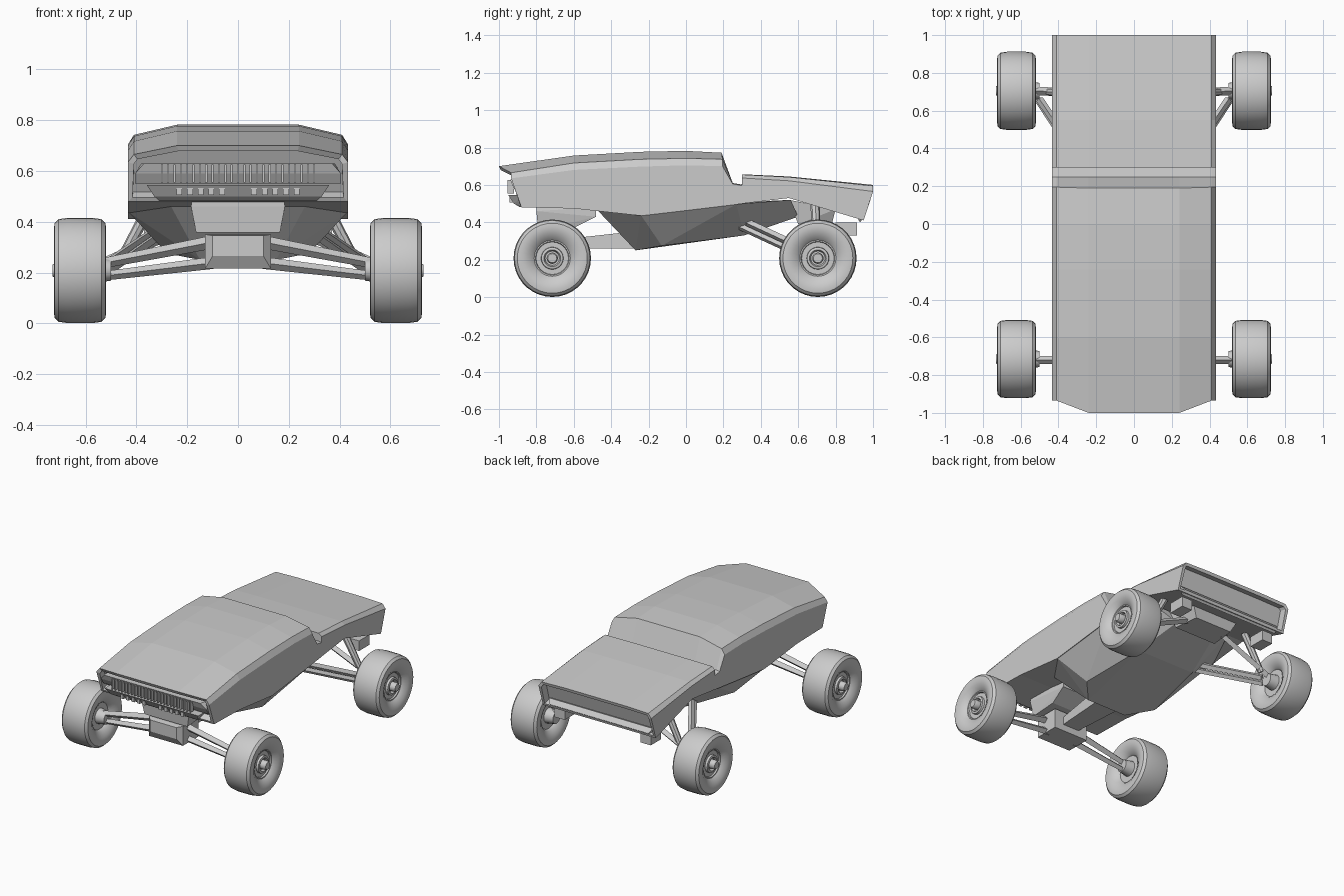
import bpy, bmesh
from math import cos, sin, pi
from mathutils import Vector

if "Cube" in bpy.data.objects:
    bpy.data.objects.remove(bpy.data.objects["Cube"])


def finish(bm, name, smooth=None):
    bmesh.ops.recalc_face_normals(bm, faces=bm.faces)
    me = bpy.data.meshes.new(name)
    bm.to_mesh(me)
    bm.free()
    ob = bpy.data.objects.new(name, me)
    bpy.context.collection.objects.link(ob)
    if smooth:
        bpy.ops.object.select_all(action='DESELECT')
        ob.select_set(True)
        bpy.context.view_layer.objects.active = ob
        bpy.ops.object.shade_smooth_by_angle(angle=smooth)
    return ob


def hull(name, half):
    """Convex part from the points of its right half."""
    bm = bmesh.new()
    for x, y, z in half:
        for s in (1, -1):
            bm.verts.new((s * x, y, z))
    r = bmesh.ops.convex_hull(bm, input=bm.verts)
    junk = set(r['geom_interior']) | set(r['geom_unused'])
    bmesh.ops.delete(bm, geom=[g for g in junk if isinstance(g, bmesh.types.BMVert)], context='VERTS')
    bmesh.ops.dissolve_limit(bm, angle_limit=0.02, verts=bm.verts, edges=bm.edges)
    return finish(bm, name)


def box(name, x0, x1, y0, y1, z0, z1):
    bm = bmesh.new()
    bmesh.ops.create_cube(bm, size=1)
    for v in bm.verts:
        v.co = ((x0 + x1) / 2 + v.co.x * (x1 - x0), (y0 + y1) / 2 + v.co.y * (y1 - y0),
                (z0 + z1) / 2 + v.co.z * (z1 - z0))
    return finish(bm, name)


def bar(name, a, b, r0, r1, sides=4):
    a, b = Vector(a), Vector(b)
    d = b - a
    bm = bmesh.new()
    bmesh.ops.create_cone(bm, cap_ends=True, segments=sides, radius1=r0, radius2=r1, depth=d.length)
    rot = d.to_track_quat('Z', 'Y').to_matrix()
    for v in bm.verts:
        v.co = rot @ v.co + (a + b) / 2
    return finish(bm, name, 0.7 if sides > 6 else None)


def lathe(name, profile, centre, side, n=36):
    """Spin (x offset, radius) points around the wheel axle."""
    bm = bmesh.new()
    rings = [[bm.verts.new((centre[0] + side * x, centre[1] + r * cos(2 * pi * i / n),
                            centre[2] + r * sin(2 * pi * i / n))) for i in range(n)] for x, r in profile]
    for a, b in zip(rings, rings[1:]):
        for i in range(n):
            bm.faces.new((a[i], a[(i + 1) % n], b[(i + 1) % n], b[i]))
    bm.faces.new(rings[0])
    bm.faces.new(rings[-1])
    return finish(bm, name, 0.6)


# body shell: y of roof, shoulder, sill; then z of roof, bevel, shoulder, sill
sections = [
    (-1.0, -.935, -.88, .70, .665, .635, .48),
    (-.60, -.60, -.60, .757, .717, .68, .474),
    (-.24, -.24, -.24, .777, .737, .698, .435),
    (0, 0, 0, .782, .742, .705, .463),
    (.19, .195, .20, .772, .737, .70, .487),
    (.25, .25, .25, .61, .61, .605, .493),
    (.298, .298, .298, .602, .602, .597, .499),
    (.30, .30, .30, .657, .655, .637, .50),
    (.55, .55, .55, .645, .642, .622, .53),
    (1.0, 1.0, .95, .60, .595, .565, .41)]
bm = bmesh.new()
loops = []
for yt, ys, yb, zt, zm, zs, zb in sections:
    half = [(.433, yb, zb), (.433, ys, zs), (.41, ys, zm), (.24, yt, zt)]
    pts = half + [(-x, y, z) for x, y, z in reversed(half)]
    loops.append([bm.verts.new(p) for p in pts])
for a, b in zip(loops, loops[1:]):
    for i in range(8):
        j = (i + 1) % 8
        bm.faces.new((a[i], a[j], b[j], b[i]))
nose, tail = bm.faces.new(loops[0][::-1]), bm.faces.new(loops[-1])
bmesh.ops.recalc_face_normals(bm, faces=bm.faces)
# recessed nose and tail openings
bmesh.ops.inset_region(bm, faces=[nose], thickness=.025, depth=0)
bmesh.ops.inset_region(bm, faces=[nose], thickness=.002, depth=-.045)
bmesh.ops.inset_region(bm, faces=[tail], thickness=.022, depth=0)
bmesh.ops.inset_region(bm, faces=[tail], thickness=.002, depth=-.05)
finish(bm, "body_shell")

# belly pan under the cabin
hull("belly_pan", [(.27, -.48, .472), (.43, -.24, .437), (.28, -.13, .275), (.15, -.27, .25),
                   (.43, .27, .497), (.22, .31, .33), (.15, .60, .43), (.3, .56, .52)])

# nose: grille, slats, lip and lamps
hull("grille_panel", [(.405, -.925, .59), (.37, -.94, .63), (.405, -.90, .55),
                      (.405, -.86, .55), (.38, -.87, .63)])
for i in range(25):
    x = -.30 + i * .025
    box("grille_slat", x - .004, x + .004, -.955, -.92, .555, .625)
hull("nose_lip", [(.36, -.95, .545), (.33, -.92, .50), (.31, -.89, .482), (.36, -.86, .545), (.31, -.85, .482)])
for s in (1, -1):
    for i in range(5):
        x = s * (.063 + i * .042)
        box("lamp", x - .011, x + .011, -.945, -.91, .505, .533)

# front undertray, gearbox and spine
hull("front_tray", [(.18, -.80, .49), (.185, -.80, .46), (.165, -.79, .357), (.165, -.60, .37),
                    (.18, -.48, .43), (.18, -.48, .48)])
hull("front_gearbox", [(.10, -.82, .345), (.13, -.79, .35), (.10, -.82, .265), (.13, -.79, .215),
                       (.13, -.79, .265), (.13, -.62, .35), (.13, -.62, .215)])
hull("spine", [(.06, -.65, .26), (.06, -.65, .31), (.09, -.2, .26), (.09, -.2, .36)])

# rear: axle housing and bumper strip
hull("rear_housing", [(.16, .60, .39), (.14, .78, .39), (.18, .55, .52), (.18, .80, .47)])
hull("rear_bumper", [(.38, .93, .40), (.38, .955, .43), (.38, .90, .45), (.40, .93, .46)])

# wheels
tyre = [(-.06, .09), (-.075, .10), (-.095, .135), (-.103, .165), (-.10, .187), (-.085, .202),
        (-.05, .207), (.05, .207), (.085, .202), (.10, .187), (.103, .165), (.095, .135),
        (.075, .10), (.06, .09)]
rim = [(-.06, .06), (-.06, .105), (.07, .105), (.07, .09), (.045, .082), (.045, .062),
       (.075, .058), (.078, .045), (.06, .038), (.06, .03), (.095, .03), (.108, .024), (.108, .012)]
for s in (1, -1):
    for y, end in ((-.715, "front"), (.705, "rear")):
        c = (s * .622, y, .208)
        lathe(end + "_tyre", tyre, c, s)
        lathe(end + "_rim", rim, c, s, 24)
        bar(end + "_knuckle", (s * .50, y, .21), (s * .58, y, .21), .042, .055, 16)
    # front wishbones
    bar("front_upper_arm", (s * .10, -.72, .32), (s * .54, -.72, .235), .026, .02)
    bar("front_lower_arm", (s * .10, -.72, .238), (s * .54, -.72, .185), .024, .018)
    # rear trailing arms, half shaft and damper
    bar("rear_trailing_arm", (s * .22, .25, .435), (s * .50, .66, .245), .02, .02)
    bar("rear_trailing_arm", (s * .24, .25, .395), (s * .51, .66, .205), .018, .018)
    bar("rear_half_shaft", (s * .12, .69, .42), (s * .54, .705, .23), .022, .022)
    bar("rear_damper", (s * .33, .69, .49), (s * .46, .70, .25), .025, .02, 8)
    box("exhaust", s * .33 - .04, s * .33 + .04, .80, .915, .33, .40)
